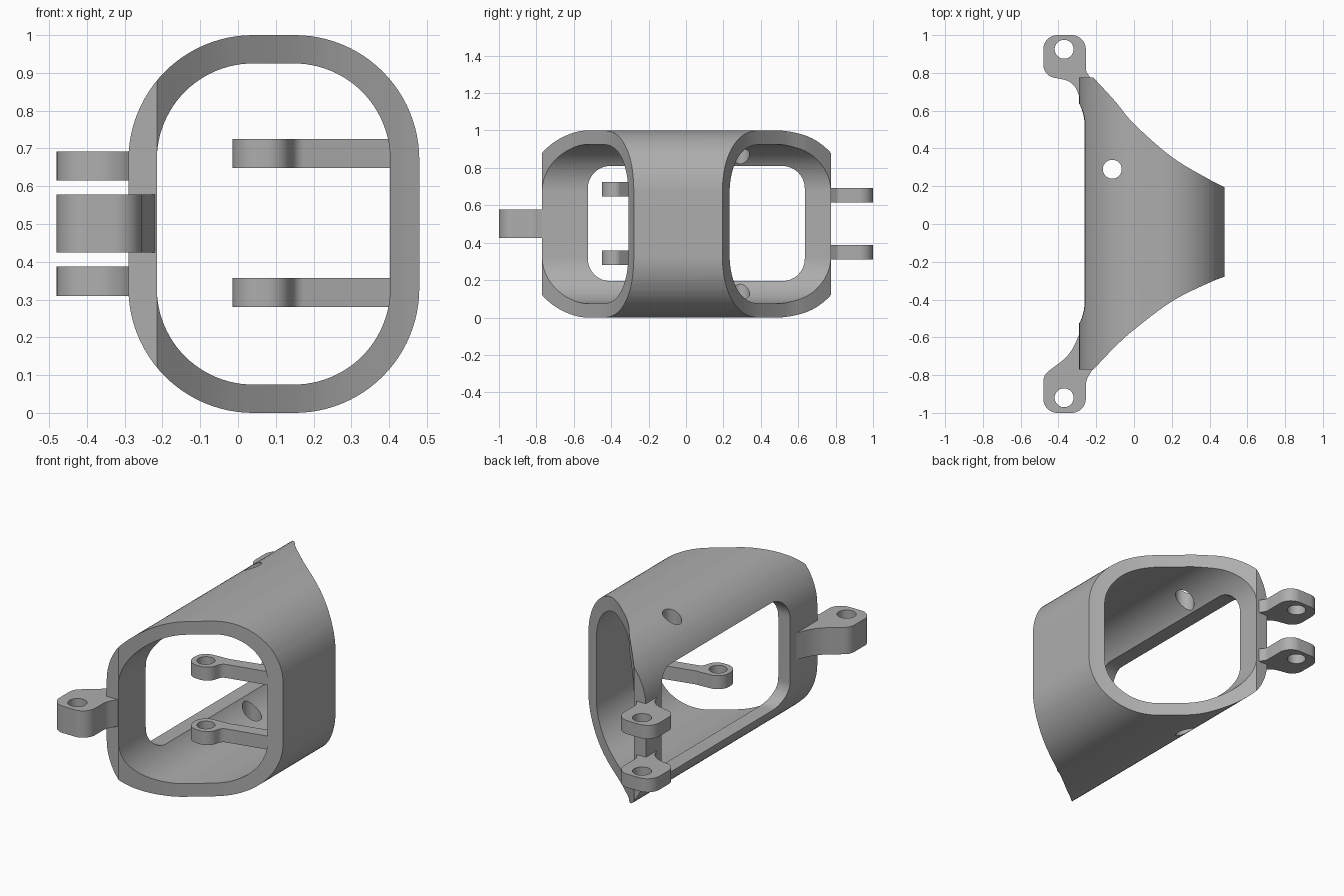
import bpy, bmesh, math
from mathutils import Vector

if "Cube" in bpy.data.objects:
    bpy.data.objects.remove(bpy.data.objects["Cube"])

grey = bpy.data.materials.new("plain_grey")
grey.use_nodes = True
COLOUR = (0.42, 0.42, 0.42, 1)
grey.diffuse_color = COLOUR
grey.node_tree.nodes["Principled BSDF"].inputs["Base Color"].default_value = COLOUR


def fillet(corners, steps=14):
    """Outline from (u, v, radius) corners, each rounded by a tangent arc."""
    out = []
    for i, (u, v, r) in enumerate(corners):
        p = Vector((u, v))
        if r == 0:
            out.append(p)
            continue
        a = (Vector(corners[i - 1][:2]) - p).normalized()
        b = (Vector(corners[(i + 1) % len(corners)][:2]) - p).normalized()
        half = a.angle(b) / 2
        centre = p + (a + b).normalized() * r / math.sin(half)
        start = p + a * r / math.tan(half) - centre
        end = p + b * r / math.tan(half) - centre
        sweep = start.angle_signed(end)
        for k in range(steps + 1):
            t = -sweep * k / steps
            c, s = math.cos(t), math.sin(t)
            out.append(centre + Vector((start.x * c - start.y * s, start.x * s + start.y * c)))
    return out


def rounded_box(u0, u1, v0, v1, r, steps=14):
    return fillet([(u0, v0, r), (u1, v0, r), (u1, v1, r), (u0, v1, r)], steps)


def prism(name, outline, lo, hi, axis="z"):
    """Extrude a flat outline along an axis."""
    place = {"x": lambda p, d: (d, p.x, p.y),
             "y": lambda p, d: (p.x, d, p.y),
             "z": lambda p, d: (p.x, p.y, d)}[axis]
    bm = bmesh.new()
    bottom = [bm.verts.new(place(p, lo)) for p in outline]
    top = [bm.verts.new(place(p, hi)) for p in outline]
    n = len(outline)
    bm.faces.new(bottom)
    bm.faces.new(top)
    for i in range(n):
        j = (i + 1) % n
        bm.faces.new((bottom[i], bottom[j], top[j], top[i]))
    bmesh.ops.recalc_face_normals(bm, faces=bm.faces)
    mesh = bpy.data.meshes.new(name)
    bm.to_mesh(mesh)
    bm.free()
    mesh.materials.append(grey)
    obj = bpy.data.objects.new(name, mesh)
    bpy.context.collection.objects.link(obj)
    return obj


def combine(obj, tool, operation="DIFFERENCE"):
    """Apply a boolean and discard its tool."""
    mod = obj.modifiers.new("cut", "BOOLEAN")
    mod.object, mod.operation, mod.solver = tool, operation, "EXACT"
    bpy.context.view_layer.update()
    result = bpy.data.meshes.new_from_object(obj.evaluated_get(bpy.context.evaluated_depsgraph_get()))
    obj.modifiers.clear()
    obj.data = result
    bpy.data.objects.remove(tool)


def drill(obj, x, y, r):
    circle = [Vector((x + r * math.cos(k * math.tau / 40), y + r * math.sin(k * math.tau / 40)))
              for k in range(40)]
    combine(obj, prism("drill", circle, -0.5, 1.5))


def finish(obj):
    bpy.ops.object.select_all(action="DESELECT")
    obj.select_set(True)
    bpy.context.view_layer.objects.active = obj
    bpy.ops.object.shade_smooth_by_angle(angle=math.radians(30))


def smooth_path(points, steps=6):
    """Catmull-Rom curve through a few points."""
    pts = [Vector(p) for p in points]
    pts = [2 * pts[0] - pts[1]] + pts + [2 * pts[-1] - pts[-2]]
    out = []
    for a, b, c, d in zip(pts, pts[1:], pts[2:], pts[3:]):
        for k in range(steps):
            t = k / steps
            out.append(0.5 * (2 * b + (c - a) * t + (2 * a - 5 * b + 4 * c - d) * t ** 2
                              + (3 * b - a - 3 * c + d) * t ** 3))
    return out + [pts[-2]]


# Hollow rounded sleeve, its ends trimmed to concave curves
shell = prism("shell", rounded_box(-0.29, 0.48, 0, 1, 0.33, 24), -1, 1, "y")
combine(shell, prism("bore", rounded_box(-0.215, 0.403, 0.075, 0.925, 0.255, 24), -1.2, 1.2, "y"))
front_edge = smooth_path([(-0.215, -0.77), (-0.1, -0.65), (0, -0.56), (0.2, -0.41), (0.4, -0.31), (0.52, -0.265)])
back_edge = smooth_path([(0.52, 0.175), (0.4, 0.235), (0.2, 0.355), (0, 0.53), (-0.1, 0.65), (-0.215, 0.775)])
plan = [Vector((-0.4, -0.77))] + front_edge + back_edge + [Vector((-0.4, 0.775))]
combine(shell, prism("plan", plan, -0.2, 1.2), "INTERSECT")

# Side window and the vertical pin hole
combine(shell, prism("window", rounded_box(-0.525, 0.635, 0.195, 0.81, 0.12), -0.5, 0, "x"))
drill(shell, -0.115, 0.29, 0.05)
finish(shell)

# Single thick lug at the front
front = fillet([(-0.48, -1, 0.075), (-0.255, -1, 0.075), (-0.255, -0.83, 0.1), (-0.217, -0.765, 0),
                (-0.217, -0.56, 0), (-0.28, -0.56, 0), (-0.335, -0.69, 0.25), (-0.48, -0.8, 0.07)])
front_lug = prism("front_lug", front, 0.425, 0.578)
drill(front_lug, -0.37, -0.92, 0.05)
finish(front_lug)

# Pair of thinner lugs at the back
back = fillet([(-0.48, 1, 0.075), (-0.48, 0.785, 0.07), (-0.32, 0.755, 0.1), (-0.28, 0.65, 0),
               (-0.225, 0.65, 0), (-0.225, 0.765, 0), (-0.255, 0.81, 0.04), (-0.255, 1, 0.075)])
for name, low in (("back_lug_lower", 0.31), ("back_lug_upper", 0.615)):
    lug = prism(name, back, low, low + 0.077)
    drill(lug, -0.37, 0.925, 0.05)
    finish(lug)

# Pair of arms reaching inward from the far wall
arm = fillet([(-0.015, -0.45, 0.07), (0.125, -0.45, 0.065), (0.15, -0.36, 0.04), (0.415, -0.30, 0),
              (0.415, -0.225, 0), (0.15, -0.29, 0.1), (-0.015, -0.30, 0.07)])
for name, low in (("inner_arm_lower", 0.28), ("inner_arm_upper", 0.648)):
    part = prism(name, arm, low, low + 0.077)
    drill(part, 0.06, -0.375, 0.047)
    finish(part)
